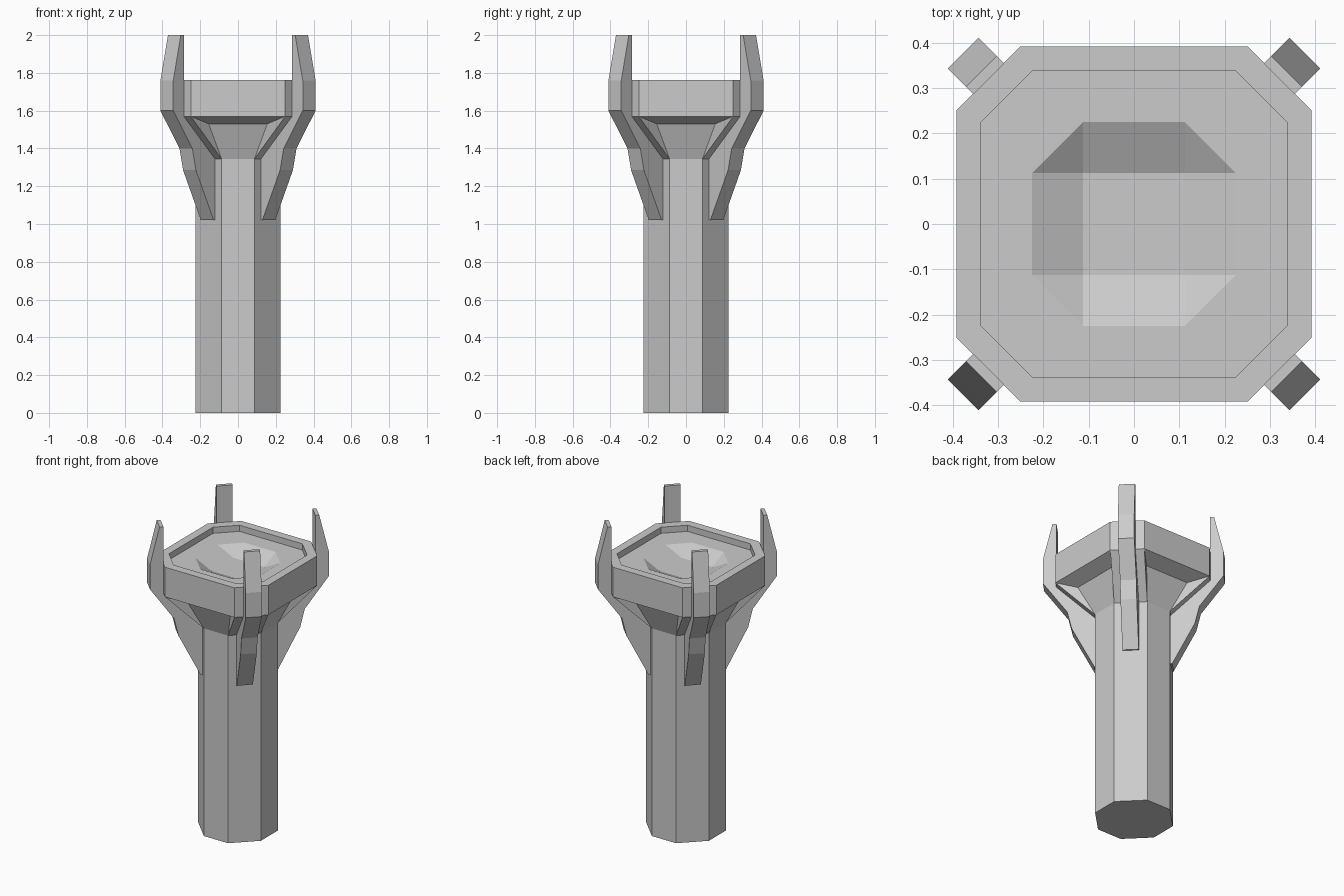
import bpy, bmesh, math
from mathutils import Matrix, Vector

if "Cube" in bpy.data.objects:
    bpy.data.objects.remove(bpy.data.objects["Cube"])


def finish(bm, name):
    bmesh.ops.remove_doubles(bm, verts=bm.verts[:], dist=1e-4)
    bmesh.ops.recalc_face_normals(bm, faces=bm.faces[:])
    me = bpy.data.meshes.new(name)
    bm.to_mesh(me)
    bm.free()
    ob = bpy.data.objects.new(name, me)
    bpy.context.collection.objects.link(ob)
    return ob


def ring(bm, half, flat, z):
    """Square of half-width `half` with cut corners; sides span +-flat.
    Vertices 2k, 2k+1 form side k, starting at the front."""
    out = []
    for k in range(4):
        rot = Matrix.Rotation(k * math.pi / 2, 3, 'Z')
        for x in (-flat, flat):
            out.append(bm.verts.new(rot @ Vector((x, -half, z))))
    return out


def bridge(bm, a, b):
    for i in range(8):
        j = (i + 1) % 8
        bm.faces.new((a[i], a[j], b[j], b[i]))


# Octagonal shaft
bm = bmesh.new()
low, high = ring(bm, .225, .087, 0), ring(bm, .225, .087, 1.345)
bridge(bm, low, high)
bm.faces.new(low[::-1])
bm.faces.new(high)
finish(bm, "shaft")

# Flared head: recessed side panels between four corner struts
bm = bmesh.new()
neck = ring(bm, .225, .087, 1.345)
panel = ring(bm, .30, .155, 1.53)
rim = ring(bm, .392, .25, 1.57)
bm.faces.new(neck[::-1])
for k in range(4):
    l, r, n = 2 * k, 2 * k + 1, (2 * k + 2) % 8
    bm.faces.new((neck[l], neck[r], panel[r], panel[l]))
    bm.faces.new((panel[l], panel[r], rim[r], rim[l]))
    bm.faces.new((neck[l], panel[l], rim[l]))
    bm.faces.new((neck[r], rim[r], panel[r]))
    bm.faces.new((neck[r], neck[n], rim[n], rim[r]))

# Rim wall, lip, tray and shallow bowl with a square floor
last = rim
for half, flat, z in ((.392, .25, 1.762), (.337, .225, 1.762),
                      (.337, .225, 1.722), (.225, .112, 1.722)):
    nxt = ring(bm, half, flat, z)
    bridge(bm, last, nxt)
    last = nxt
floor = [bm.verts.new((x, y, 1.667)) for x, y in
         ((-.112, -.112), (.112, -.112), (.112, .112), (-.112, .112))]
for k in range(4):
    l, r, n = 2 * k, 2 * k + 1, (2 * k + 2) % 8
    m = (k + 1) % 4
    bm.faces.new((last[l], last[r], floor[m], floor[k]))
    bm.faces.new((last[r], last[n], floor[m]))
bm.faces.new(floor)
finish(bm, "head")

# Four corner claws: profile (radius, height) given a thickness
profile = [(.218, 1.02), (.23, 1.02), (.363, 1.285), (.39, 1.40), (.533, 1.60),
           (.533, 1.76), (.476, 2.0), (.453, 2.0), (.453, 1.57), (.218, 1.345)]
for k, name in enumerate(("back_right", "back_left", "front_left", "front_right")):
    bm = bmesh.new()
    face = bm.faces.new([bm.verts.new((r, -.048, z)) for r, z in profile])
    ext = bmesh.ops.extrude_face_region(bm, geom=[face], use_keep_orig=True)
    verts = [g for g in ext["geom"] if isinstance(g, bmesh.types.BMVert)]
    bmesh.ops.translate(bm, verts=verts, vec=(0, .096, 0))
    bm.transform(Matrix.Rotation(math.pi / 4 + k * math.pi / 2, 4, 'Z'))
    finish(bm, "claw_" + name)
